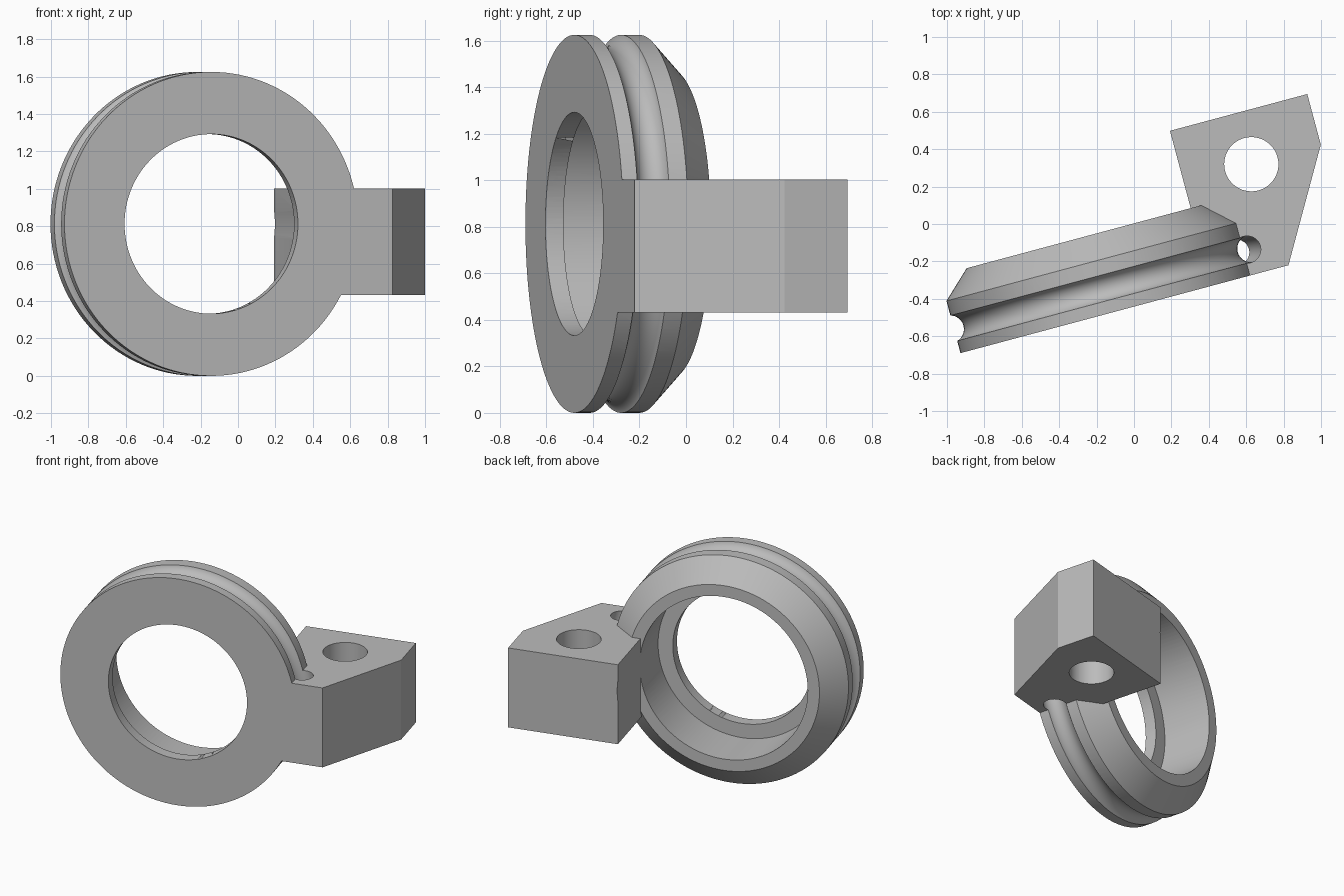
import bpy, bmesh, math

if "Cube" in bpy.data.objects:
    bpy.data.objects.remove(bpy.data.objects["Cube"], do_unlink=True)

RIM = 0.8125          # outer radius of the ring
SEGMENTS = 128


def make_object(name, bm):
    bmesh.ops.recalc_face_normals(bm, faces=bm.faces)
    mesh = bpy.data.meshes.new(name)
    bm.to_mesh(mesh)
    bm.free()
    obj = bpy.data.objects.new(name, mesh)
    bpy.context.collection.objects.link(obj)
    return obj


def lathe(name, profile):
    """Spin a closed (radius, depth) profile about the y axis."""
    bm = bmesh.new()
    verts = [bm.verts.new((r, d, 0)) for r, d in profile]
    edges = [bm.edges.new((verts[i - 1], verts[i])) for i in range(len(verts))]
    bmesh.ops.spin(bm, geom=verts + edges, cent=(0, 0, 0), axis=(0, 1, 0),
                   angle=math.tau, steps=SEGMENTS, use_merge=True)
    bmesh.ops.remove_doubles(bm, verts=bm.verts, dist=0.0001)
    loose = [e for e in bm.edges if not e.link_faces]
    bmesh.ops.delete(bm, geom=loose, context='EDGES')
    return make_object(name, bm)


def prism(name, outline, z0, z1):
    """Extrude a plan outline upwards."""
    bm = bmesh.new()
    face = bm.faces.new([bm.verts.new((x, y, z0)) for x, y in outline])
    top = bmesh.ops.extrude_face_region(bm, geom=[face])["geom"]
    moved = [v for v in top if isinstance(v, bmesh.types.BMVert)]
    bmesh.ops.translate(bm, vec=(0, 0, z1 - z0), verts=moved)
    return make_object(name, bm)


def circle(x, y, radius, count):
    return [(x + radius * math.cos(math.tau * i / count),
             y + radius * math.sin(math.tau * i / count)) for i in range(count)]


def bore(name, radius, d0, d1):
    return lathe(name, [(0, d0), (radius, d0), (radius, d1), (0, d1)])


# Solid ring body with a chamfered back
ring = lathe("ring_with_mounting_block",
             [(0, 0), (RIM, 0), (RIM, 0.289), (0.663, 0.43), (0, 0.43)])

# Mounting block, flush with the front of the ring
block = prism("mounting_block",
              [(0.577, 0), (1.003, 0), (1.337, 0.578), (1.337, 0.858), (0.577, 0.858)],
              -0.38, 0.19)

# Stepped bore, rope groove and bolt hole
steps = [
    (block, 'UNION'),
    (bore("front_bore", 0.48, -0.1, 0.5), 'DIFFERENCE'),
    (bore("back_bore", 0.582, 0.08, 1.0), 'DIFFERENCE'),
    (lathe("rim_groove", circle(0.832, 0.138, 0.073, 32)), 'DIFFERENCE'),
    (prism("bolt_hole", circle(0.951, 0.573, 0.145, 64), -0.6, 0.6), 'DIFFERENCE'),
]
for tool, operation in steps:
    mod = ring.modifiers.new(tool.name, 'BOOLEAN')
    mod.operation = operation
    mod.solver = 'EXACT'
    mod.object = tool
    tool.hide_render = True

bpy.context.view_layer.update()
baked = bpy.data.meshes.new_from_object(
    ring.evaluated_get(bpy.context.evaluated_depsgraph_get()))
ring.modifiers.clear()
ring.data = baked
for tool, _ in steps:
    bpy.data.objects.remove(tool, do_unlink=True)

# Turn the part and stand it on the ground
ring.rotation_euler.z = math.radians(15)
ring.location = (-0.143, -0.48, RIM)

# Plain grey finish
grey = bpy.data.materials.new("plain_grey")
grey.use_nodes = True
colour = (0.5, 0.5, 0.5, 1)
grey.diffuse_color = colour
grey.node_tree.nodes["Principled BSDF"].inputs["Base Color"].default_value = colour
ring.data.materials.clear()
ring.data.materials.append(grey)

bpy.ops.object.select_all(action='DESELECT')
ring.select_set(True)
bpy.context.view_layer.objects.active = ring
bpy.ops.object.shade_smooth_by_angle(angle=math.radians(30))
